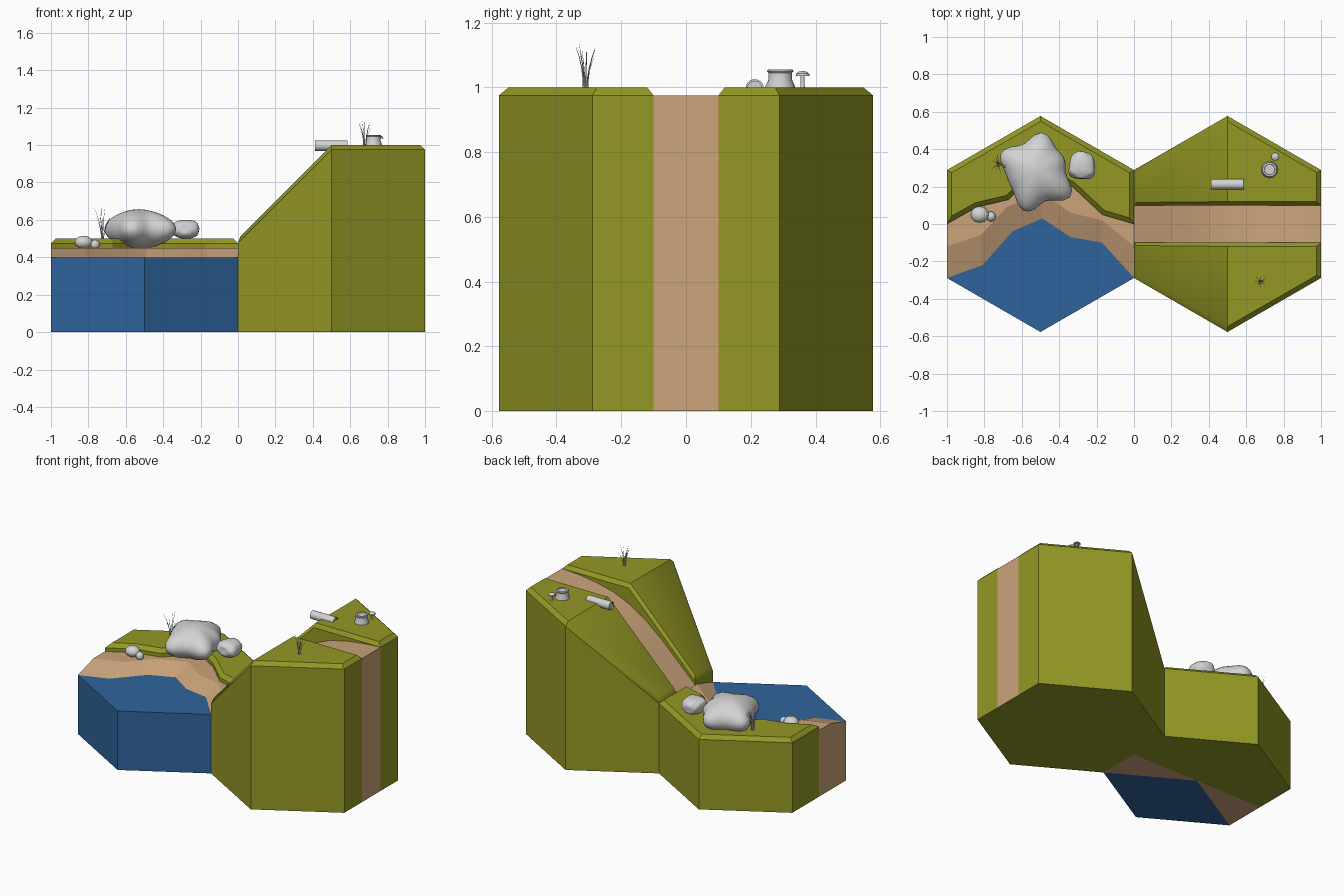
import bpy, bmesh, math, random
from mathutils import Vector

if "Cube" in bpy.data.objects:
    bpy.data.objects.remove(bpy.data.objects["Cube"])

random.seed(4)


def material(name, rgb):
    m = bpy.data.materials.new(name)
    m.diffuse_color = (*rgb, 1)
    m.use_nodes = True
    m.node_tree.nodes["Principled BSDF"].inputs["Base Color"].default_value = m.diffuse_color
    return m


GREEN = material("grass green", (0.296, 0.314, 0.018))
SAND = material("sand", (0.597, 0.371, 0.198))
BLUE = material("water blue", (0.028, 0.127, 0.332))
GREY = material("stone grey", (0.65, 0.65, 0.65))
R = 1 / math.sqrt(3)          # hexagon corner distance
H = R / 2


def finish(bm, name, mats, angle=35):
    bmesh.ops.remove_doubles(bm, verts=bm.verts, dist=1e-4)
    bmesh.ops.recalc_face_normals(bm, faces=bm.faces)
    for f in bm.faces:
        f.smooth = True
    me = bpy.data.meshes.new(name)
    bm.to_mesh(me)
    bm.free()
    for m in mats:
        me.materials.append(m)
    me.set_sharp_from_angle(angle=math.radians(angle))
    ob = bpy.data.objects.new(name, me)
    bpy.context.collection.objects.link(ob)
    return ob


def from_faces(name, faces, mats, angle=35):
    """faces: list of (material slot, corner points)"""
    bm = bmesh.new()
    for slot, pts in faces:
        f = bm.faces.new([bm.verts.new(p) for p in pts])
        f.material_index = slot
    return finish(bm, name, mats, angle)


def at(pts, z):
    return [(p[0], p[1], z) for p in pts]


def wall(p, q, zp, zq, z0=0):
    return [(*p, z0), (*q, z0), (*q, zq), (*p, zp)]


def inset(poly, d):
    """Mitred inward offset of a counter-clockwise outline"""
    out = []
    for i, p in enumerate(poly):
        p = Vector(p)
        a = (p - Vector(poly[i - 1])).normalized()
        b = (Vector(poly[(i + 1) % len(poly)]) - p).normalized()
        na, nb = Vector((-a.y, a.x)), Vector((-b.y, b.x))
        out.append(tuple(p + (na + nb) * d / (1 + na.dot(nb))))
    return out


# Lower tile: water, beach and ground in one body
coast = [(-1, -H), (-.81, -.22), (-.65, -.04), (-.49, .03), (-.34, -.07), (-.17, -.10), (0, -H)]
mid = [(-1, -.12), (-.82, -.06), (-.68, .09), (-.49, .17), (-.34, .06), (-.17, .02), (0, -.12)]
brow = [(-1, 0), (-.84, .09), (-.67, .13), (-.5, .3), (-.33, .2), (-.17, .05), (0, 0)]
front, back = (-.5, -R), (-.5, R)
outer = [(0, H), back, (-1, H)]
faces = [(2, at(coast + [front], .4)), (0, at(brow + outer, .45))]
for i in range(6):
    faces.append((1, at(coast[i:i + 2], .4) + at(mid[i:i + 2][::-1], .45)))
    faces.append((1, at(mid[i:i + 2], .45) + at(brow[i:i + 2][::-1], .45)))
faces += [(2, wall((-1, -H), front, .4, .4)), (2, wall(front, (0, -H), .4, .4))]
for x in (-1, 0):
    faces.append((1, [(x, -H, 0), (x, 0, 0), (x, 0, .45), (x, -.12, .45), (x, -H, .4)]))
    faces.append((1, at([(x, -H), (x, 0), (-.5, 0)], 0)))
ring = [(0, 0)] + outer + [(-1, 0)]
faces += [(0, wall(p, q, .45, .45)) for p, q in zip(ring, ring[1:])]
faces += [(2, at([(-1, -H), front, (0, -H), (-.5, 0)], 0)), (0, at(ring + [(-.5, 0)], 0))]
from_faces("shore_tile", faces, [GREEN, SAND, BLUE], 10)

# Turf slab with a chamfered rim
edge = brow + outer
top = inset(edge, .025)
faces = [(0, at(top, .5)), (0, at(edge, .45))]
for i in range(len(edge)):
    j = (i + 1) % len(edge)
    faces.append((0, wall(edge[i], edge[j], .475, .475, .45)))
    faces.append((0, [(*edge[i], .475), (*edge[j], .475), (*top[j], .5), (*top[i], .5)]))
from_faces("turf", faces, [GREEN], 20)

# Hill banks, mirrored on both sides of the path
for s, side in ((1, "back"), (-1, "front")):
    rim = [(0, .1, .475), (.5, .1, .975), (1, .1, .975), (1, H, .975), (.5, R, .975), (0, H, .475)]
    lip = [(.013, .115, .513), (.5, .12, 1), (.975, .12, 1), (.975, .275, 1), (.5, .548, 1), (.013, .275, .513)]
    polys = [[lip[i] for i in (1, 2, 3, 4)], [lip[i] for i in (0, 1, 4, 5)], at(rim, 0)]
    for i in range(6):
        j = (i + 1) % 6
        polys.append([rim[i], rim[j], lip[j], lip[i]])
        polys.append(wall(rim[i][:2], rim[j][:2], rim[i][2], rim[j][2]))
    from_faces(side + "_hill_bank",
               [(0, [(x, y * s, z) for x, y, z in p]) for p in polys], [GREEN])

# Curved sand path up the hill
prof = [(0, .45), (.12, .565), (.25, .69), (.37, .79), (.5, .87), (.62, .92), (.75, .95), (.88, .967), (1, .975)]
faces = []
for (xa, za), (xb, zb) in zip(prof, prof[1:]):
    faces.append((1, [(xa, -.1, za), (xb, -.1, zb), (xb, .1, zb), (xa, .1, za)]))
for y in (-.1, .1):
    faces.append((1, [(0, y, 0), (1, y, 0)] + [(x, y, z) for x, z in prof[::-1]]))
faces += [(1, wall((0, -.1), (0, .1), .45, .45)), (1, wall((1, -.1), (1, .1), .975, .975)),
          (0, at([(0, -.1), (1, -.1), (1, .1), (0, .1)], 0))]
from_faces("path", faces, [GREEN, SAND])


# Stones: spheres reshaped by lobes (angle, strength) and squareness
def stone(name, c, size, lobes=(), width=.4, square=1.0, bumps=0.0):
    bm = bmesh.new()
    bmesh.ops.create_uvsphere(bm, u_segments=40, v_segments=20, radius=1)
    for v in bm.verts:
        p = v.co.copy()
        th = math.atan2(p.y, p.x)
        k = 1 + bumps * math.sin(5 * p.x + 2) * math.cos(4 * p.y + 6 * p.z)
        for a, amt in lobes:
            d = (th - math.radians(a) + math.pi) % (2 * math.pi) - math.pi
            k += amt * math.exp(-(d / width) ** 2) * math.hypot(p.x, p.y)
        q = [math.copysign(abs(t) ** square, t) for t in p]
        v.co = (c[0] + q[0] * k * size[0], c[1] + q[1] * k * size[1], c[2] + q[2] * size[2])
    return finish(bm, name, [GREY], 60)


stone("boulder", (-.53, .28, .55), (.15, .15, .107),
      [(78, .42), (150, .38), (257, .46), (325, .55), (25, .15)])
stone("small_boulder", (-.277, .31, .55), (.066, .07, .05), [(200, .15), (100, .15), (330, .1)], square=.75, bumps=.06)
stone("pebble_large", (-.825, .05, .48), (.048, .043, .035))
stone("pebble_small", (-.764, .04, .468), (.025, .026, .026))


# Turned shapes: rings of (radius, height)
def turned(name, c, rings, axis="z", n=20):
    def pt(r, h, i):
        a = 2 * math.pi * i / n
        u, v = r * math.cos(a), r * math.sin(a)
        d = (u, v, h) if axis == "z" else (h, u, v)
        return tuple(c[k] + d[k] for k in range(3))
    faces = []
    for (ra, ha), (rb, hb) in zip(rings, rings[1:]):
        faces += [(0, [pt(ra, ha, i), pt(ra, ha, i + 1), pt(rb, hb, i + 1), pt(rb, hb, i)])
                  for i in range(n)]
    for r, h in (rings[0], rings[-1]):
        faces.append((0, [pt(r, h, i) for i in range(n)]))
    return from_faces(name, faces, [GREY])


turned("log", (.498, .212, .997), [(.022, -.08), (.022, -.087), (.028, -.087), (.028, .087), (.022, .087), (.022, .08)], "x")
turned("stump", (.725, .291, 1), [(.045, -.01), (.045, .005), (.037, .022), (.037, .045), (.041, .05),
                                  (.038, .055), (.029, .055), (.027, .049)])
turned("mushroom", (.755, .36, 1), [(.009, -.01), (.006, .01), (.006, .035), (.022, .035),
                                    (.021, .042), (.013, .048), (.004, .05)], n=14)


# Grass tufts: thin tapered blades
def tuft(name, x, y, z, n, height, spread):
    cu = bpy.data.curves.new(name, "CURVE")
    cu.dimensions = "3D"
    cu.bevel_depth = .0028
    cu.bevel_resolution = 0
    for i in range(n):
        a = 2 * math.pi * i / n + random.uniform(-.3, .3)
        h, w = height * random.uniform(.6, 1), spread * random.uniform(.5, 1)
        sp = cu.splines.new("POLY")
        sp.points.add(4)
        for k, p in enumerate(sp.points):
            t = k / 4
            r = .006 + w * t * t
            p.co = (x + r * math.cos(a), y + r * math.sin(a), z - .005 + h * t, 1)
            p.radius = 1 - .85 * t
    cu.materials.append(GREY)
    bpy.context.collection.objects.link(bpy.data.objects.new(name, cu))


tuft("tuft_low", -.725, .32, .5, 9, .18, .05)
tuft("tuft_high", .678, -.31, 1, 9, .15, .036)
